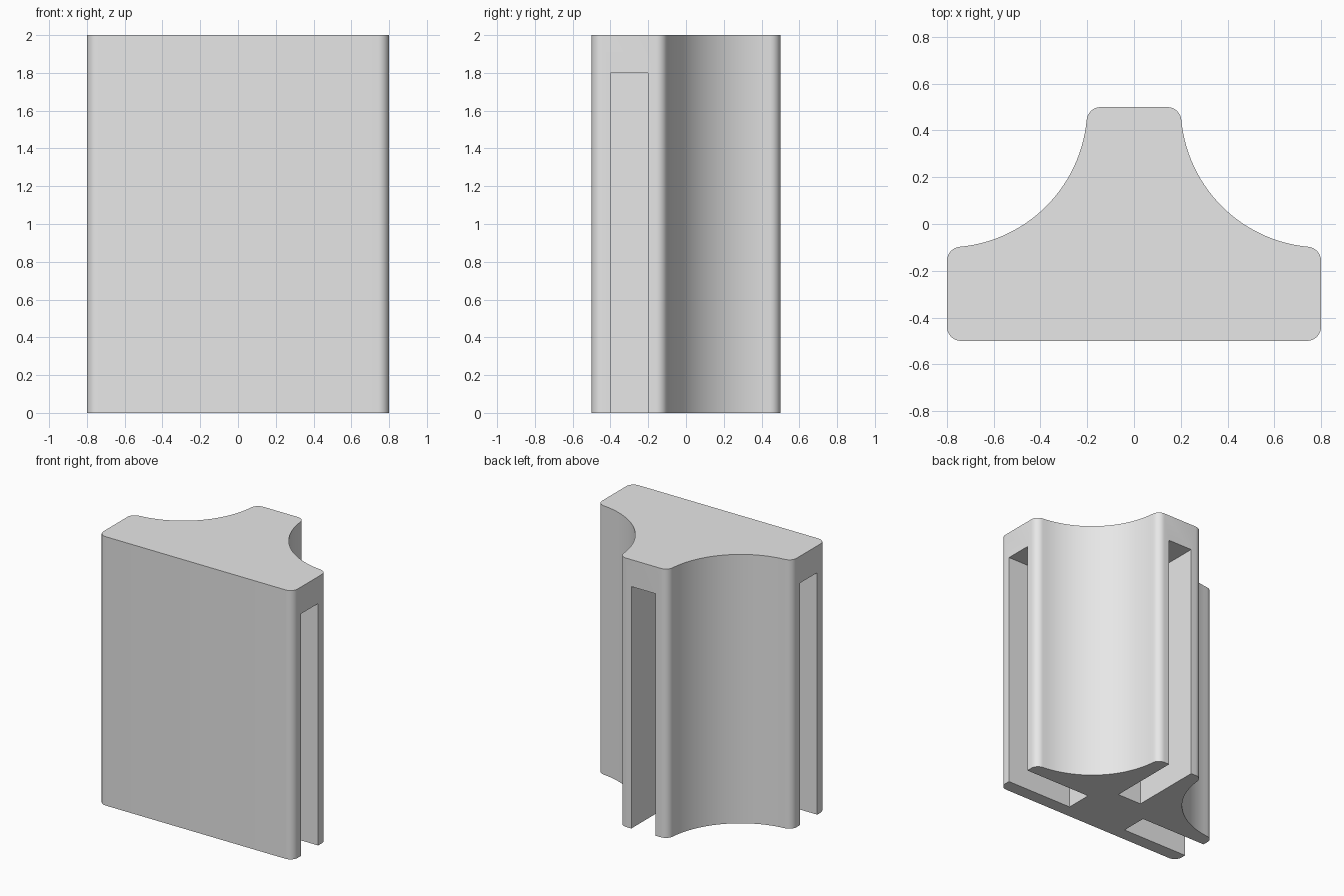
import bpy, bmesh
from math import sqrt, asin, cos, sin, pi

cube = bpy.data.objects.get("Cube")
if cube:
    bpy.data.objects.remove(cube, do_unlink=True)

HALF_W, HALF_D, HEIGHT = 0.8, 0.5, 2.0
SCOOP, FILLET = 0.6, 0.06
SLOT_W, SLOT_DEPTH, SLOT_TOP = 0.2, 0.55, 1.8

grey = bpy.data.materials.new("light grey")
grey.use_nodes = True
grey.diffuse_color = (0.8, 0.8, 0.8, 1)
grey.node_tree.nodes["Principled BSDF"].inputs["Base Color"].default_value = (0.8, 0.8, 0.8, 1)


def arc(cx, cy, r, start, end, steps):
    angles = [start + (end - start) * i / steps for i in range(steps + 1)]
    return [(cx + r * cos(a), cy + r * sin(a)) for a in angles]


def prism(name, outline, bottom, top):
    """Upright prism from a counter-clockwise outline."""
    bm = bmesh.new()
    base = bm.faces.new([bm.verts.new((x, y, bottom)) for x, y in outline])
    out = bmesh.ops.extrude_face_region(bm, geom=[base], use_keep_orig=True)
    verts = [g for g in out["geom"] if isinstance(g, bmesh.types.BMVert)]
    bmesh.ops.translate(bm, verts=verts, vec=(0, 0, top - bottom))
    bmesh.ops.recalc_face_normals(bm, faces=bm.faces)
    mesh = bpy.data.meshes.new(name)
    bm.to_mesh(mesh)
    bm.free()
    mesh.materials.append(grey)
    obj = bpy.data.objects.new(name, mesh)
    bpy.context.collection.objects.link(obj)
    return obj


def box(name, x0, x1, y0, y1):
    return prism(name, [(x0, y0), (x1, y0), (x1, y1), (x0, y1)], -0.1, SLOT_TOP)


# Half outline: front corner, wing fillet, concave scoop, rear fillet
reach = SCOOP + FILLET
tilt = asin(FILLET / reach)
offset = sqrt(reach ** 2 - FILLET ** 2)
half = arc(HALF_W - FILLET, FILLET - HALF_D, FILLET, -pi / 2, 0, 8)
half += arc(HALF_W - FILLET, HALF_D - offset, FILLET, 0, pi / 2 - tilt, 8)
half += arc(HALF_W, HALF_D, SCOOP, 1.5 * pi - tilt, pi + tilt, 28)[1:]
half += arc(HALF_W - offset, HALF_D - FILLET, FILLET, tilt, pi / 2, 8)[1:]
outline = half + [(-x, y) for x, y in reversed(half)]
body = prism("slotted_block", outline, 0, HEIGHT)

# Slots open at the bottom: one in each wing and one in the rear
slot_y = -0.3
inner = HALF_W - SLOT_DEPTH
cutters = [
    box("left_slot_cutter", inner, 1, slot_y - SLOT_W / 2, slot_y + SLOT_W / 2),
    box("right_slot_cutter", -1, -inner, slot_y - SLOT_W / 2, slot_y + SLOT_W / 2),
    box("rear_slot_cutter", -SLOT_W / 2, SLOT_W / 2, HALF_D - SLOT_DEPTH, 1),
]
bpy.ops.object.select_all(action="DESELECT")
bpy.context.view_layer.objects.active = body
body.select_set(True)
for cutter in cutters:
    cutter.hide_render = True
    mod = body.modifiers.new(cutter.name, "BOOLEAN")
    mod.operation = "DIFFERENCE"
    mod.solver = "EXACT"
    mod.object = cutter
    bpy.ops.object.modifier_apply(modifier=mod.name)
    bpy.data.objects.remove(cutter, do_unlink=True)

bpy.ops.object.shade_smooth_by_angle(angle=pi / 6)
